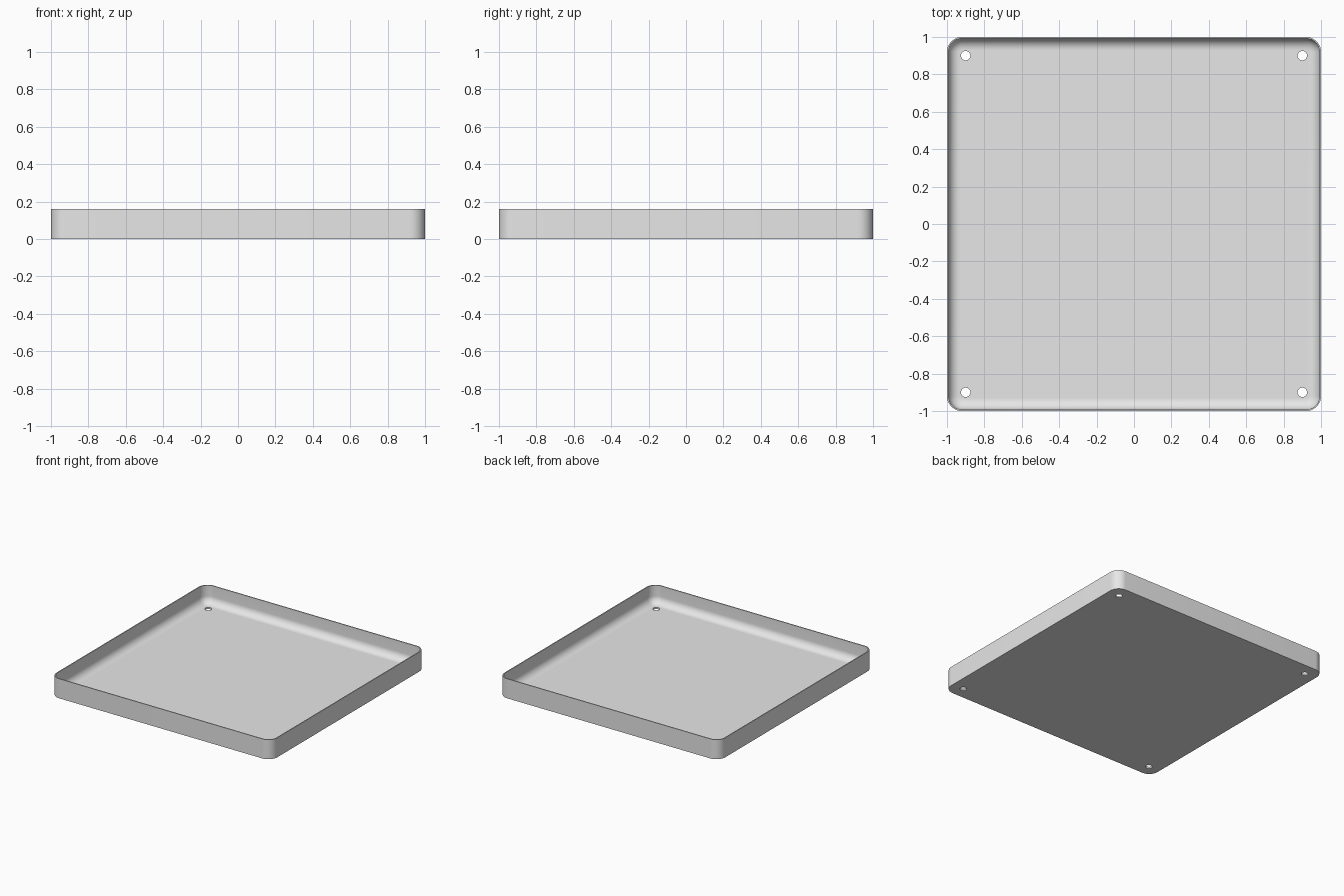
import bpy, bmesh, math

cube = bpy.data.objects.get("Cube")
if cube:
    bpy.data.objects.remove(cube)

HEIGHT, WALL, FLOOR = 0.16, 0.008, 0.013
CORNER, FILLET = 0.08, 0.06
HOLE_POS, HOLE_RADIUS = 0.9, 0.025
CORNER_STEPS, FILLET_STEPS = 12, 10

grey = bpy.data.materials.new("light_grey")
grey.use_nodes = True
grey.diffuse_color = (0.8, 0.8, 0.8, 1)
grey.node_tree.nodes["Principled BSDF"].inputs["Base Color"].default_value = (0.8, 0.8, 0.8, 1)


def rounded_ring(bm, inset, z):
    """Rounded square, moved inwards from the outer edge by inset."""
    radius, centre = CORNER - inset, 1 - CORNER
    ring = []
    for quarter in range(4):
        start = quarter * math.pi / 2
        sx = 1 if quarter in (0, 3) else -1
        sy = 1 if quarter < 2 else -1
        for i in range(CORNER_STEPS + 1):
            a = start + i / CORNER_STEPS * math.pi / 2
            ring.append(bm.verts.new((sx * centre + radius * math.cos(a),
                                      sy * centre + radius * math.sin(a), z)))
    return ring


# Tray shell: outer wall, rim, inner wall and rounded transition to the floor
profile = [(0, 0), (0, HEIGHT), (WALL, HEIGHT)]
for i in range(FILLET_STEPS + 1):
    a = i / FILLET_STEPS * math.pi / 2
    profile.append((WALL + FILLET * (1 - math.cos(a)),
                    FLOOR + FILLET * (1 - math.sin(a))))

bm = bmesh.new()
rings = [rounded_ring(bm, inset, z) for inset, z in profile]
for low, high in zip(rings, rings[1:]):
    for i in range(len(low)):
        j = (i + 1) % len(low)
        bm.faces.new((low[i], low[j], high[j], high[i]))
bm.faces.new(rings[0][::-1])
bm.faces.new(rings[-1])
bmesh.ops.recalc_face_normals(bm, faces=bm.faces)
mesh = bpy.data.meshes.new("tray")
bm.to_mesh(mesh)
bm.free()
mesh.materials.append(grey)
tray = bpy.data.objects.new("tray", mesh)
bpy.context.collection.objects.link(tray)

# Four screw holes through the floor
bm = bmesh.new()
for sx in (-1, 1):
    for sy in (-1, 1):
        made = bmesh.ops.create_cone(bm, cap_ends=True, segments=32, depth=0.1,
                                     radius1=HOLE_RADIUS, radius2=HOLE_RADIUS)
        bmesh.ops.translate(bm, verts=made["verts"],
                            vec=(sx * HOLE_POS, sy * HOLE_POS, 0))
cutter_mesh = bpy.data.meshes.new("hole_cutter")
bm.to_mesh(cutter_mesh)
bm.free()
cutter_mesh.materials.append(grey)
cutter = bpy.data.objects.new("hole_cutter", cutter_mesh)
bpy.context.collection.objects.link(cutter)
cutter.hide_render = True

cut = tray.modifiers.new("holes", 'BOOLEAN')
cut.operation, cut.solver, cut.object = 'DIFFERENCE', 'EXACT', cutter
bpy.ops.object.select_all(action='DESELECT')
tray.select_set(True)
bpy.context.view_layer.objects.active = tray
bpy.ops.object.modifier_apply(modifier=cut.name)
bpy.data.objects.remove(cutter)

# Smooth curves, flat floor, underside and rim
bpy.ops.object.shade_smooth_by_angle(angle=math.radians(30))
for face in tray.data.polygons:
    if abs(face.normal.z) > 0.999:
        face.use_smooth = False
